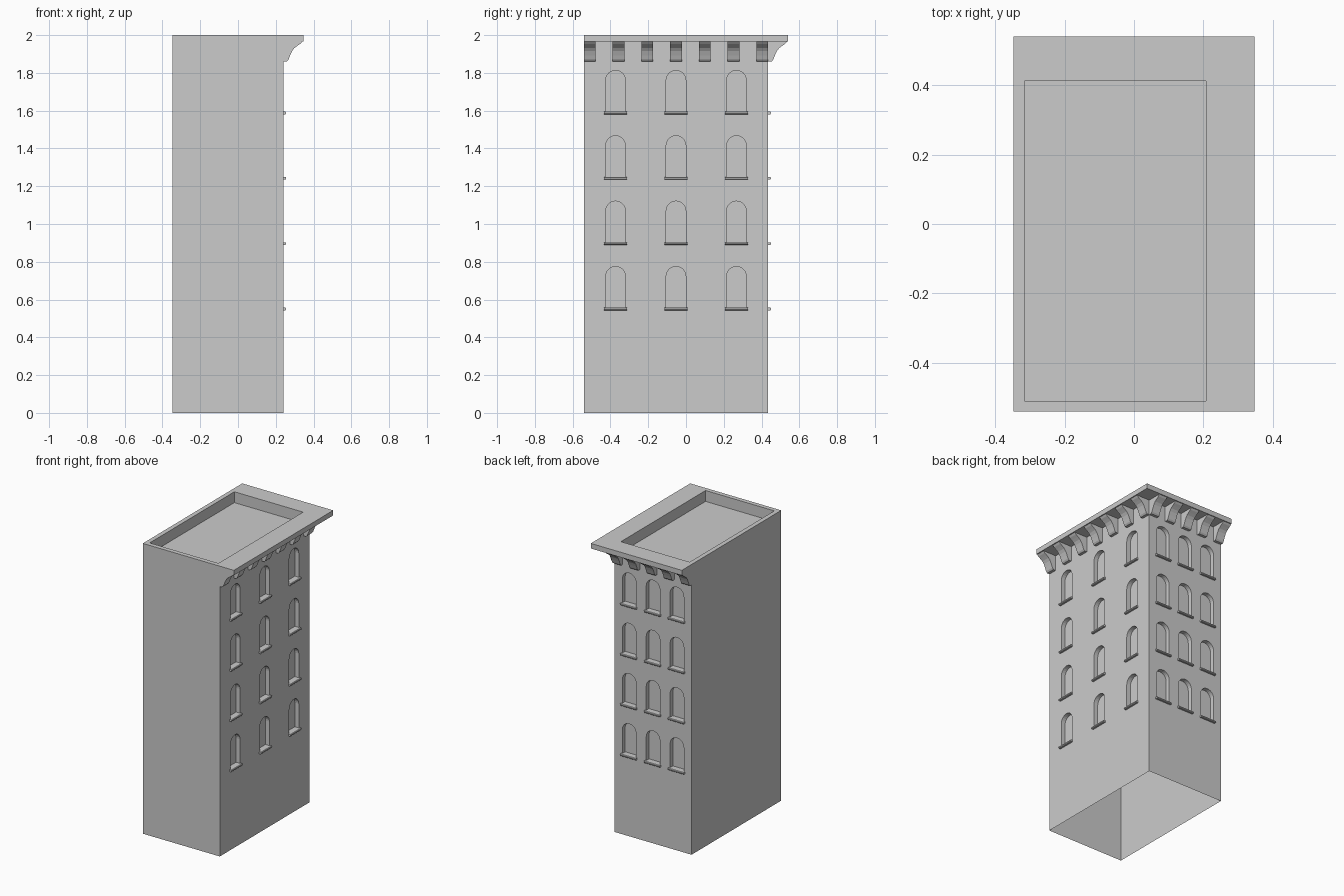
import bpy, bmesh, math
from mathutils import Vector

if "Cube" in bpy.data.objects:
    bpy.data.objects.remove(bpy.data.objects["Cube"])

X0, X1, Y0, Y1 = -0.347, 0.24, -0.541, 0.435   # wall planes
EX, EY = 0.347, 0.541                          # cornice edges
TOP, SLAB = 2.0, 1.965


def loft(bm, a, b):
    """Closed prism between two matching loops."""
    va, vb = [bm.verts.new(p) for p in a], [bm.verts.new(p) for p in b]
    bm.faces.new(va)
    bm.faces.new(vb[::-1])
    n = len(va)
    for i in range(n):
        bm.faces.new((va[i], vb[i], vb[(i + 1) % n], va[(i + 1) % n]))


def prism(bm, outline, z0, z1):
    loft(bm, [(x, y, z0) for x, y in outline], [(x, y, z1) for x, y in outline])


def rect(x0, x1, y0, y1):
    return [(x0, y0), (x1, y0), (x1, y1), (x0, y1)]


def place(side, u, out, z):
    """Facade coordinates: u along the wall, out from the wall."""
    return Vector((X1 + out, u, z)) if side == "right" else Vector((u, Y1 + out, z))


def finish(name, bm):
    bmesh.ops.recalc_face_normals(bm, faces=bm.faces)
    me = bpy.data.meshes.new(name)
    bm.to_mesh(me)
    bm.free()
    ob = bpy.data.objects.new(name, me)
    bpy.context.collection.objects.link(ob)
    return ob


# Facade layout: centre, window spacing, wall limits, bracket count
MX, MY = (X0 + X1) / 2, (Y0 + Y1) / 2
SIDES = {"right": (MY, 0.32, Y0, Y1, 7), "back": (MX, 0.182, X0, X1, 5)}
SILLS = [0.55 + 0.346 * i for i in range(4)]
windows = [(s, d[0] + k * d[1], z) for s, d in SIDES.items()
           for k in (-1, 0, 1) for z in SILLS]

# Cutters: arched window recesses and the sunken roof
W, H, DEPTH = 0.052, 0.225, 0.03
arch = [(-W, 0), (W, 0)] + [(W * math.cos(t), H - W + W * math.sin(t))
                            for t in (math.pi * i / 12 for i in range(13))]
bm = bmesh.new()
for s, c, z in windows:
    loft(bm, [place(s, c + u, -DEPTH, z + v) for u, v in arch],
         [place(s, c + u, 0.05, z + v) for u, v in arch])
prism(bm, rect(-0.316, 0.208, -0.51, 0.412), 1.925, 2.1)
cutter = finish("recess_cutter", bm)
cutter.hide_render = True

# Building shell, open underneath
bm = bmesh.new()
prism(bm, rect(X0, X1, Y0, Y1), 0, TOP)
body = finish("building_walls", bm)
mod = body.modifiers.new("recesses", "BOOLEAN")
mod.operation, mod.solver, mod.object = "DIFFERENCE", "EXACT", cutter
dg = bpy.context.evaluated_depsgraph_get()
mesh = bpy.data.meshes.new_from_object(body.evaluated_get(dg))
body.modifiers.clear()
body.data = mesh
bpy.data.objects.remove(cutter)
bm = bmesh.new()
bm.from_mesh(mesh)
bmesh.ops.delete(bm, geom=[f for f in bm.faces if all(v.co.z < 1e-4 for v in f.verts)],
                 context="FACES_ONLY")
bm.to_mesh(mesh)
bm.free()

# Overhanging cornice slab on the right and back
bm = bmesh.new()
prism(bm, [(X1, Y0), (EX, Y0), (EX, EY), (X0, EY), (X0, Y1), (X1, Y1)], SLAB, TOP)
finish("cornice_slab", bm)

# Curved brackets under the cornice
profile = [(0, 1.86), (0.018, 1.86), (0.027, 1.87), (0.036, 1.893), (0.046, 1.915),
           (0.058, 1.931), (0.074, 1.943), (0.09, 1.954), (0.1, SLAB), (0, SLAB)]
BW = 0.062
bm = bmesh.new()
for s, (_, _, lo, hi, n) in SIDES.items():
    for i in range(n):
        u = lo + (hi - lo - BW) * i / (n - 1)
        loft(bm, [place(s, u, o, z) for o, z in profile],
             [place(s, u + BW, o, z) for o, z in profile])
finish("cornice_brackets", bm)

# Window sills with a chamfered nose
sill = [(-DEPTH, -0.007), (0.011, -0.007), (0.015, -0.003), (0.015, 0.004),
        (0.011, 0.007), (-DEPTH, 0.007)]
bm = bmesh.new()
for s, c, z in windows:
    loft(bm, [place(s, c - 0.06, o, z + v) for o, v in sill],
         [place(s, c + 0.06, o, z + v) for o, v in sill])
finish("window_sills", bm)
